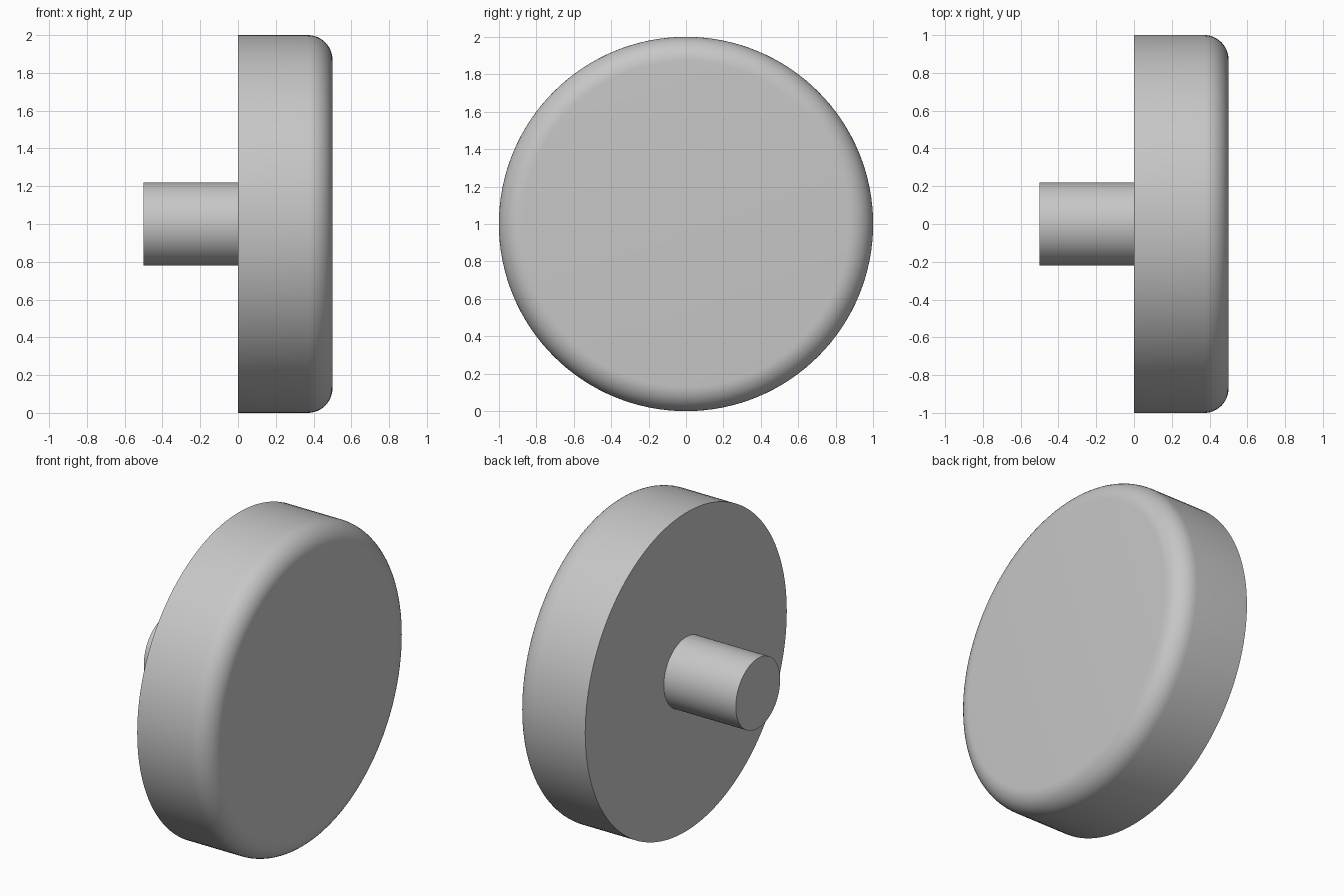
import bpy
import bmesh
from math import sin, cos, pi, radians

SEGMENTS = 128
CENTRE_Z = 1.0

cube = bpy.data.objects.get("Cube")
if cube:
    bpy.data.objects.remove(cube, do_unlink=True)

# Single plain grey finish
grey = bpy.data.materials.new("plain_grey")
grey.use_nodes = True
colour = (0.57, 0.57, 0.57, 1)
grey.diffuse_color = colour
grey.node_tree.nodes["Principled BSDF"].inputs["Base Color"].default_value = colour


def lathe_x(name, profile):
    """Turn (x, radius) points around the horizontal x axis, with flat end caps."""
    bm = bmesh.new()
    rings = []
    for x, r in profile:
        angles = [2 * pi * i / SEGMENTS for i in range(SEGMENTS)]
        rings.append([bm.verts.new((x, r * cos(a), r * sin(a))) for a in angles])
    for a, b in zip(rings, rings[1:]):
        for i in range(SEGMENTS):
            j = (i + 1) % SEGMENTS
            bm.faces.new((a[i], a[j], b[j], b[i]))
    bm.faces.new(rings[0])
    bm.faces.new(rings[-1])
    bmesh.ops.recalc_face_normals(bm, faces=bm.faces)
    mesh = bpy.data.meshes.new(name)
    bm.to_mesh(mesh)
    bm.free()
    mesh.materials.append(grey)
    obj = bpy.data.objects.new(name, mesh)
    obj.location.z = CENTRE_Z
    bpy.context.collection.objects.link(obj)
    bpy.ops.object.select_all(action="DESELECT")
    obj.select_set(True)
    bpy.context.view_layer.objects.active = obj
    bpy.ops.object.shade_smooth_by_angle(angle=radians(30))
    return obj


# Thick disc with a rounded outer rim
fillet, steps = 0.13, 12
rim = [(0.5 - fillet + fillet * sin(t), 1 - fillet + fillet * cos(t))
       for t in (pi / 2 * k / steps for k in range(steps + 1))]
lathe_x("disc_head", [(0, 1)] + rim)

# Short round stem on the flat side
lathe_x("stem", [(-0.5, 0.22), (0, 0.22)])
